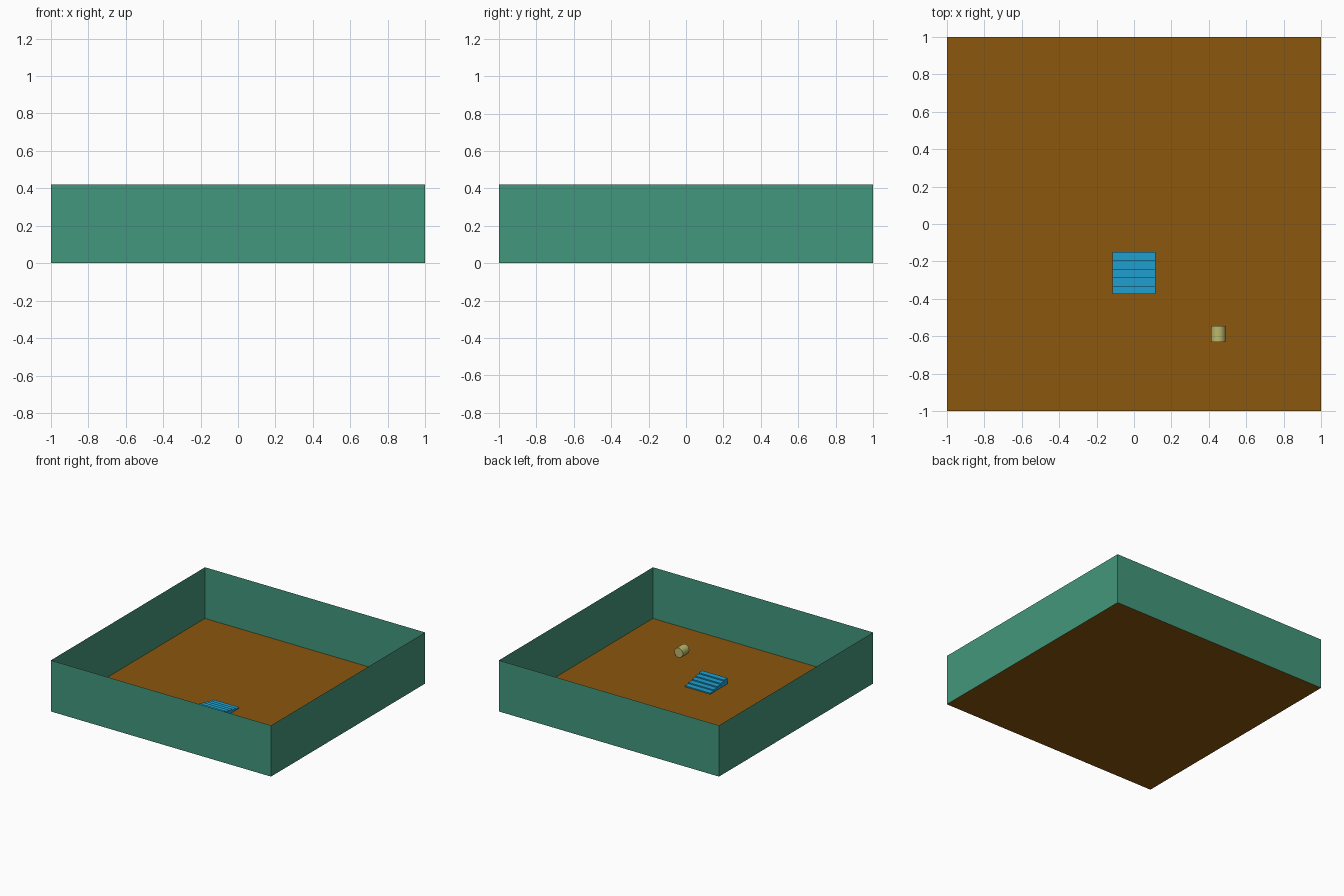
import bpy, bmesh
from math import pi

if "Cube" in bpy.data.objects:
    bpy.data.objects.remove(bpy.data.objects["Cube"])


def material(name, rgb):
    m = bpy.data.materials.new(name)
    m.diffuse_color = (*rgb, 1)
    m.use_nodes = True
    m.node_tree.nodes["Principled BSDF"].inputs["Base Color"].default_value = m.diffuse_color
    return m


def make_object(name, bm, mat):
    mesh = bpy.data.meshes.new(name)
    bm.to_mesh(mesh)
    bm.free()
    mesh.materials.append(mat)
    ob = bpy.data.objects.new(name, mesh)
    bpy.context.collection.objects.link(ob)
    return ob


def square(bm):
    return [bm.verts.new((x, y, 0)) for x, y in ((-1, -1), (1, -1), (1, 1), (-1, 1))]


HEIGHT = 0.42

# Floor sheet
bm = bmesh.new()
bm.faces.new(square(bm))
make_object("floor", bm, material("floor_brown", (0.26, 0.095, 0.004)))

# Thin walls around the floor
bm = bmesh.new()
low = square(bm)
high = [bm.verts.new((v.co.x, v.co.y, HEIGHT)) for v in low]
for i in range(4):
    j = (i + 1) % 4
    bm.faces.new((low[i], low[j], high[j], high[i]))
make_object("walls", bm, material("wall_green", (0.055, 0.31, 0.20)))

# Shallow stairs rising toward the front: stepped profile extruded along x
STEPS, START, RUN, RISE, HALF = 5, -0.15, 0.045, 0.0095, 0.115
profile = [(START, 0)]
for i in range(STEPS):
    z = (i + 1) * RISE
    profile += [(START - i * RUN, z), (START - (i + 1) * RUN, z)]
profile.append((START - STEPS * RUN, 0))
bm = bmesh.new()
face = bm.faces.new([bm.verts.new((-HALF, y, z)) for y, z in profile])
side = bmesh.ops.extrude_face_region(bm, geom=[face])
moved = [g for g in side["geom"] if isinstance(g, bmesh.types.BMVert)]
bmesh.ops.translate(bm, verts=moved, vec=(2 * HALF, 0, 0))
bmesh.ops.recalc_face_normals(bm, faces=bm.faces)
make_object("stairs", bm, material("stair_blue", (0.014, 0.35, 0.63)))

# Small barrel lying on its side along y
bpy.ops.mesh.primitive_cylinder_add(vertices=32, radius=0.039, depth=0.084,
                                    location=(0.45, -0.588, 0.039), rotation=(pi / 2, 0, 0))
barrel = bpy.context.object
barrel.name = "barrel"
barrel.data.materials.append(material("barrel_tan", (0.5, 0.48, 0.15)))
bpy.ops.object.shade_smooth_by_angle()
